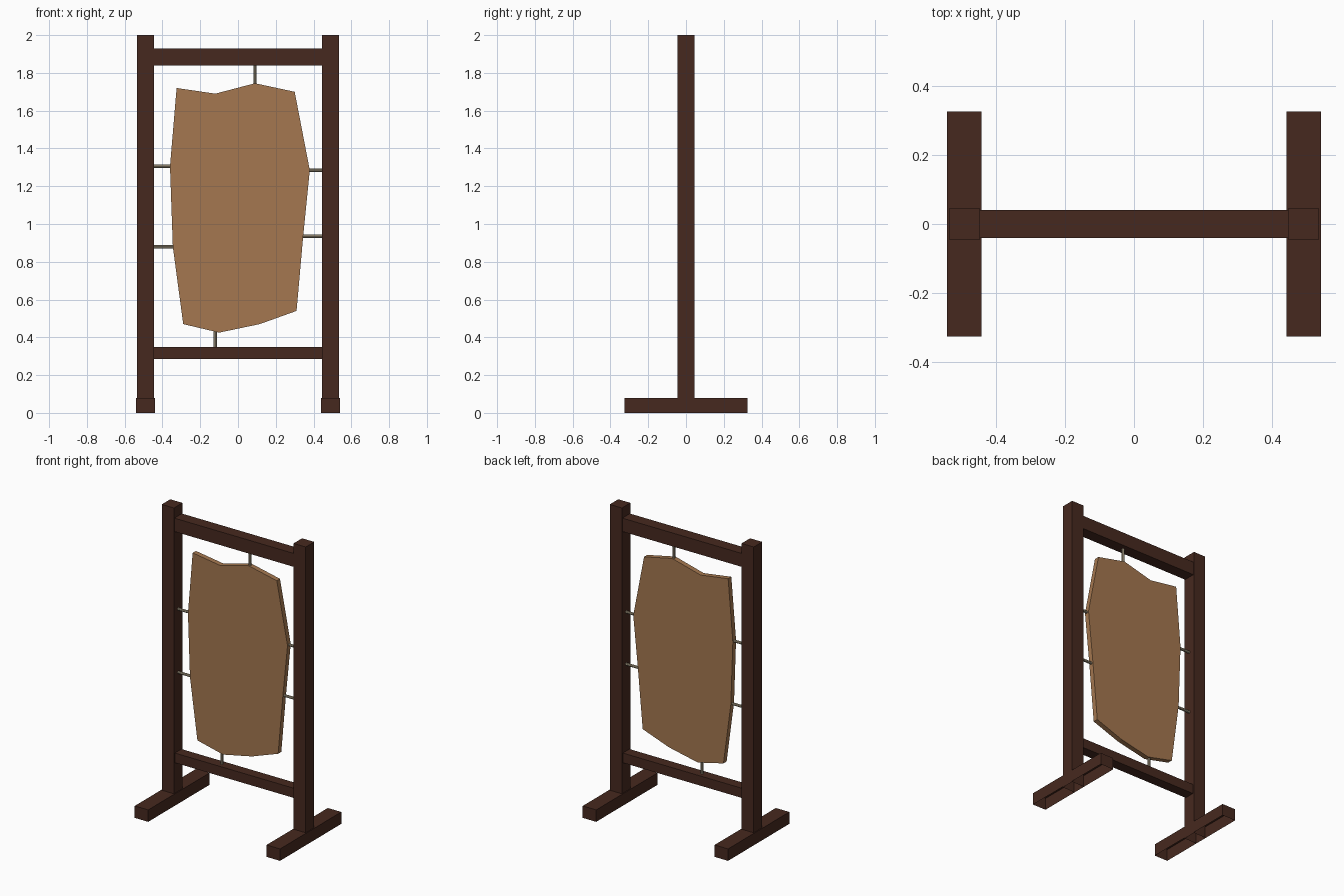
import bpy, bmesh
from mathutils import Vector

cube = bpy.data.objects.get("Cube")
if cube:
    bpy.data.objects.remove(cube, do_unlink=True)


def material(name, color):
    m = bpy.data.materials.new(name)
    m.use_nodes = True
    rgba = (*[(c / 255) ** 2.2 for c in color], 1)
    m.diffuse_color = rgba
    m.node_tree.nodes["Principled BSDF"].inputs["Base Color"].default_value = rgba
    return m


dark_wood = material("dark wood", (72, 45, 36))
tan_hide = material("tan hide", (163, 119, 81))
cord = material("pale cord", (166, 154, 130))


def finish(name, bm, mat):
    bmesh.ops.recalc_face_normals(bm, faces=bm.faces)
    mesh = bpy.data.meshes.new(name)
    bm.to_mesh(mesh)
    bm.free()
    mesh.materials.append(mat)
    obj = bpy.data.objects.new(name, mesh)
    bpy.context.collection.objects.link(obj)
    return obj


def box(name, low, high, mat, open_bottom=False):
    low, high = Vector(low), Vector(high)
    bm = bmesh.new()
    bmesh.ops.create_cube(bm, size=1)
    for v in bm.verts:
        v.co = (low + high) / 2 + v.co * (high - low)
    bmesh.ops.recalc_face_normals(bm, faces=bm.faces)
    if open_bottom:
        under = [f for f in bm.faces if f.normal.z < -0.9]
        bmesh.ops.delete(bm, geom=under, context="FACES")
    return finish(name, bm, mat)


def tie(name, start, end):
    start, end = Vector(start), Vector(end)
    axis = end - start
    bm = bmesh.new()
    bmesh.ops.create_cone(bm, cap_ends=True, segments=8, radius1=0.009,
                          radius2=0.009, depth=axis.length)
    rot = axis.to_track_quat("Z", "Y").to_matrix().to_4x4()
    bmesh.ops.transform(bm, matrix=rot, verts=bm.verts)
    bmesh.ops.translate(bm, vec=(start + end) / 2, verts=bm.verts)
    return finish(name, bm, cord)


# Posts and feet, hollow underneath
for side, x in (("left", 0.49), ("right", -0.49)):
    box(side + "_post", (x - 0.045, -0.045, 0), (x + 0.045, 0.045, 2), dark_wood, True)
    box(side + "_foot", (x - 0.05, -0.325, 0), (x + 0.05, 0.325, 0.08), dark_wood, True)

# Crossbars
box("top_bar", (-0.447, -0.04, 1.84), (0.447, 0.04, 1.93), dark_wood)
box("bottom_bar", (-0.447, -0.035, 0.285), (0.447, 0.035, 0.35), dark_wood)

# Stretched panel with an irregular outline
outline = [(-0.325, 1.72), (-0.12, 1.69), (0.09, 1.745), (0.30, 1.70),
           (0.38, 1.285), (0.345, 0.935), (0.31, 0.54), (0.115, 0.47),
           (-0.10, 0.425), (-0.29, 0.47), (-0.345, 0.88), (-0.36, 1.305)]
bm = bmesh.new()
face = bm.faces.new([bm.verts.new((x, -0.017, z)) for x, z in outline])
ext = bmesh.ops.extrude_face_region(bm, geom=[face], use_keep_orig=True)
moved = [g for g in ext["geom"] if isinstance(g, bmesh.types.BMVert)]
bmesh.ops.translate(bm, vec=(0, 0.034, 0), verts=moved)
finish("hide_panel", bm, tan_hide)

# Cords tying the panel to the frame
tie("top_cord", (0.09, 0, 1.73), (0.09, 0, 1.85))
tie("bottom_cord", (-0.12, 0, 0.34), (-0.12, 0, 0.44))
for name, inner, outer, z in (("left_upper_cord", 0.37, 0.45, 1.285),
                              ("left_lower_cord", 0.335, 0.45, 0.935),
                              ("right_upper_cord", -0.35, -0.45, 1.305),
                              ("right_lower_cord", -0.335, -0.45, 0.88)):
    tie(name, (inner, 0, z), (outer, 0, z))
